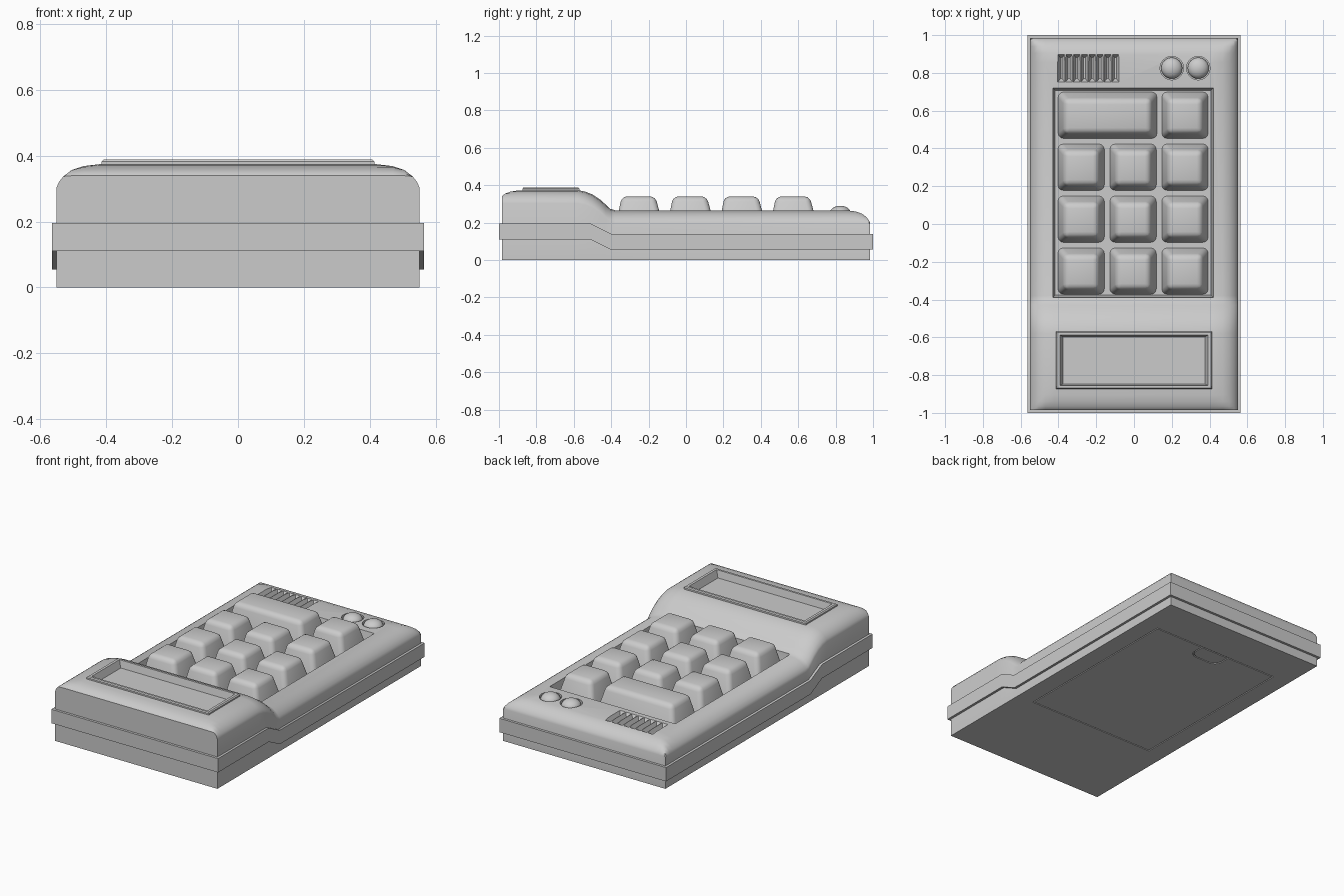
import bpy, bmesh, math
from mathutils import Vector

if "Cube" in bpy.data.objects:
    bpy.data.objects.remove(bpy.data.objects["Cube"])


def finish(name, bm, smooth=True, angle=35):
    bmesh.ops.recalc_face_normals(bm, faces=bm.faces)
    me = bpy.data.meshes.new(name)
    bm.to_mesh(me)
    bm.free()
    ob = bpy.data.objects.new(name, me)
    bpy.context.collection.objects.link(ob)
    if smooth:
        shade(ob, angle)
    return ob


def shade(ob, angle=35):
    bpy.ops.object.select_all(action='DESELECT')
    ob.select_set(True)
    bpy.context.view_layer.objects.active = ob
    bpy.ops.object.shade_smooth_by_angle(angle=math.radians(angle))


def add_rings(bm, cx, cy, rings):
    """Stack of rectangles (half x, half y, z), capped at both ends."""
    loops = [[bm.verts.new((cx + sx * hx, cy + sy * hy, z))
              for sx, sy in ((-1, -1), (1, -1), (1, 1), (-1, 1))] for hx, hy, z in rings]
    for a, b in zip(loops, loops[1:]):
        for i in range(4):
            j = (i + 1) % 4
            bm.faces.new((a[i], a[j], b[j], b[i]))
    bm.faces.new(loops[0][::-1])
    bm.faces.new(loops[-1])
    return loops


def rings(name, cx, cy, levels):
    bm = bmesh.new()
    add_rings(bm, cx, cy, levels)
    return finish(name, bm)


def prism(name, pts, vec):
    bm = bmesh.new()
    f = bm.faces.new([bm.verts.new(p) for p in pts])
    r = bmesh.ops.extrude_face_region(bm, geom=[f], use_keep_orig=True)
    bmesh.ops.translate(bm, vec=Vector(vec),
                        verts=[g for g in r['geom'] if isinstance(g, bmesh.types.BMVert)])
    return finish(name, bm)


def cut(ob, cutter):
    cutter.hide_render = True
    m = ob.modifiers.new('cut', 'BOOLEAN')
    m.operation, m.solver, m.object = 'DIFFERENCE', 'EXACT', cutter
    bpy.ops.object.select_all(action='DESELECT')
    ob.select_set(True)
    bpy.context.view_layer.objects.active = ob
    bpy.ops.object.modifier_apply(modifier=m.name)
    bpy.data.objects.remove(cutter)


# body shell: stepped side profile with rounded-over rim
RIM = [(0, .07), (.006, .055), (.02, .037), (.045, .018), (.08, .006), (.13, 0)]
STEP = [(-.58, .374), (-.54, .366), (-.5, .35), (-.46, .324), (-.43, .297), (-.405, .274), (-.38, .266)]


def height(y):
    if y <= STEP[0][0]:
        return STEP[0][1]
    for (y0, z0), (y1, z1) in zip(STEP, STEP[1:]):
        if y <= y1:
            return z0 + (z1 - z0) * (y - y0) / (y1 - y0)
    return STEP[-1][1]


xs = [(-.55 + o, d) for o, d in RIM] + [(.55 - o, d) for o, d in reversed(RIM)]
ys = ([(-.985 + o, d * .5) for o, d in RIM] + [(y, 0) for y, z in STEP]
      + [(.985 - o, d) for o, d in reversed(RIM)])
bm = bmesh.new()
g = [[bm.verts.new((x, y, height(y) - max(dx, dy))) for x, dx in xs] for y, dy in ys]
for r0, r1 in zip(g, g[1:]):
    for i in range(len(xs) - 1):
        bm.faces.new((r0[i], r0[i + 1], r1[i + 1], r1[i]))
edges = [e for e in bm.edges if e.is_boundary]
ext = bmesh.ops.extrude_edge_only(bm, edges=edges)['geom']
for v in ext:
    if isinstance(v, bmesh.types.BMVert):
        v.co.z = 0
bmesh.ops.contextual_create(bm, geom=[e for e in ext if isinstance(e, bmesh.types.BMEdge)])
body = finish('body_shell', bm, False)

# pockets for keypad, display, battery cover, vents and round buttons
KX, KY = -.005, .165
cut(body, rings('keypad_cut', KX, KY, [(.412, .542, .2), (.425, .555, .266), (.425, .555, .5)]))
cut(body, rings('display_cut', 0, -.722, [(.4, .14, .33), (.4, .14, .5)]))
cut(body, rings('cover_cut', 0, .172, [(.437, .558, -.05), (.437, .558, .012)]))
bm = bmesh.new()
for i in range(8):
    add_rings(bm, -.385 + i * .041, .825, [(.005, .056, .236), (.019, .074, .266), (.019, .074, .3)])
cut(body, finish('vent_cut', bm, False))
BUTTONS = (.2, .34)
for x in BUTTONS:
    bpy.ops.mesh.primitive_cylinder_add(vertices=32, radius=.062, depth=.1, location=(x, .825, .295))
    cut(body, bpy.context.object)
shade(body)

# raised band around the shell, following the step
band = [(-1, .11), (-.51, .11), (-.4, .055), (1, .055), (1, .14), (-.4, .14), (-.51, .195), (-1, .195)]
prism('side_band', [(-.565, y, z) for y, z in band], (1.13, 0, 0))

# display frame with sunken window
rings('display_frame', 0, -.722, [(.414, .152, .32), (.414, .152, .382), (.408, .147, .388),
                                  (.392, .134, .388), (.376, .124, .345)])


# keys: tapered blocks with rounded tops
def key(name, x, y, hx):
    bm = bmesh.new()
    a, b = add_rings(bm, x, y, [(hx, .124, .195), (hx - .034, .09, .34)])
    for v in b:
        v.co.y -= .005
    es = [e for e in bm.edges if any(v in b for v in e.verts)]
    bmesh.ops.bevel(bm, geom=es, offset=.028, segments=3, profile=.5, affect='EDGES')
    finish(name, bm, angle=40)


for r in range(4):
    for c in range(3):
        if r < 3 or c == 2:
            key(f'key_{r}_{c}', -.28 + c * .275, -.249 + r * .275, .124)
key('wide_key', -.14, .576, .263)

# round buttons
for i, x in enumerate(BUTTONS):
    bpy.ops.mesh.primitive_uv_sphere_add(segments=32, ring_count=16, radius=1, location=(x, .825, .25))
    ob = bpy.context.object
    ob.name = f'round_button_{i}'
    ob.scale = (.056, .056, .04)
    shade(ob)


# battery cover and its finger tab
def tab_outline(hx, y0, z):
    pts = [(hx, .76 if hx > .098 else .723, z)]
    for sx, a0 in ((1, 0), (-1, 90)):
        for k in range(5):
            t = math.radians(-(a0 + k * 22.5))
            pts.append((sx * (hx - .05) + .05 * math.cos(t), y0 + .05 + .05 * math.sin(t), z))
    return pts + [(-hx, pts[0][1], z)]


cover = rings('battery_cover', 0, .172, [(.431, .552, 0), (.431, .552, .03)])
cut(cover, prism('tab_cut', tab_outline(.1, .615, -.05), (0, 0, .06)))
shade(cover)
prism('cover_tab', tab_outline(.094, .621, 0), (0, 0, .02))
